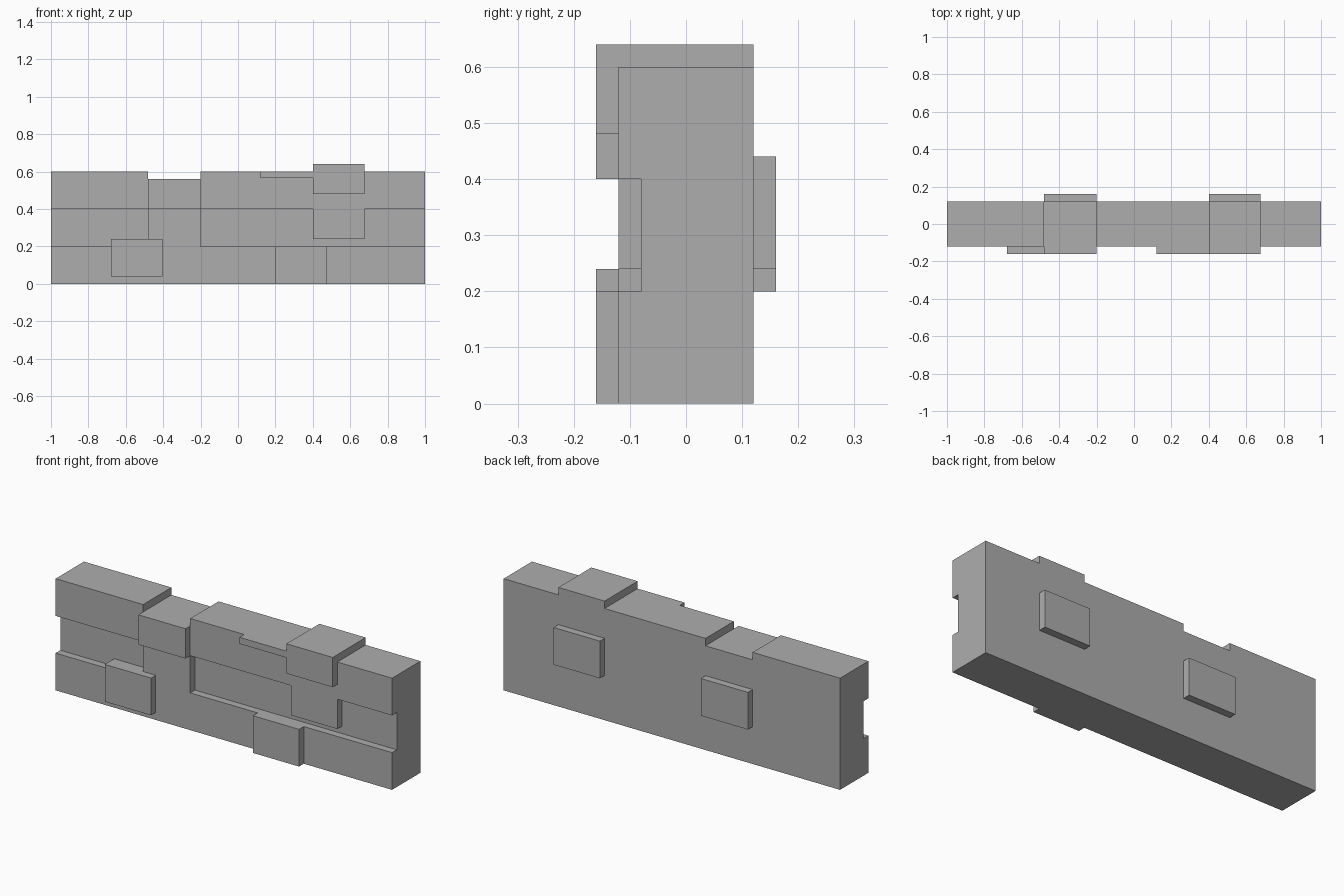
import bpy
import bmesh
from mathutils import Vector

cube = bpy.data.objects.get("Cube")
if cube:
    bpy.data.objects.remove(cube, do_unlink=True)

grey = bpy.data.materials.new("stone grey")
grey.use_nodes = True
colour = (0.42, 0.42, 0.42, 1)
grey.diffuse_color = colour
grey.node_tree.nodes["Principled BSDF"].inputs["Base Color"].default_value = colour


def prism(name, profile, axis, lo, hi):
    """Extrude an outline along x (outline in y, z) or y (outline in x, z)."""
    bm = bmesh.new()
    if axis == "x":
        verts = [bm.verts.new((lo, a, b)) for a, b in profile]
        step = Vector((hi - lo, 0, 0))
    else:
        verts = [bm.verts.new((a, lo, b)) for a, b in profile]
        step = Vector((0, hi - lo, 0))
    face = bm.faces.new(verts)
    out = bmesh.ops.extrude_face_region(bm, geom=[face], use_keep_orig=True)
    moved = [g for g in out["geom"] if isinstance(g, bmesh.types.BMVert)]
    bmesh.ops.translate(bm, verts=moved, vec=step)
    bmesh.ops.recalc_face_normals(bm, faces=bm.faces)
    mesh = bpy.data.meshes.new(name)
    bm.to_mesh(mesh)
    bm.free()
    mesh.materials.append(grey)
    obj = bpy.data.objects.new(name, mesh)
    bpy.context.collection.objects.link(obj)
    return obj


def box(name, x, y, z):
    outline = [(x[0], z[0]), (x[1], z[0]), (x[1], z[1]), (x[0], z[1])]
    return prism(name, outline, "y", *y)


# Shared widths and depths
FACE, BACK, GROOVE, PROUD = -0.12, 0.12, -0.08, -0.16
LEFT, RIGHT = (-0.48, -0.2), (0.4, 0.675)

# Wall slab, with a lowered gap in its top edge
wall = prism("wall", [(-1, 0), (1, 0), (1, 0.6), (LEFT[1], 0.6), (LEFT[1], 0.56),
                      (LEFT[0], 0.56), (LEFT[0], 0.6), (-1, 0.6)], "y", FACE, BACK)

# Sunken middle course, leaving two flush stones standing
cutters = [
    box("groove_cutter_a", (-1.1, LEFT[0]), (-0.3, GROOVE), (0.2, 0.4)),
    prism("groove_cutter_b", [(LEFT[1], 0.2), (1.1, 0.2), (1.1, 0.4), (RIGHT[1], 0.4),
                              (RIGHT[1], 0.24), (RIGHT[0], 0.24), (RIGHT[0], 0.4),
                              (LEFT[1], 0.4)], "y", -0.3, GROOVE),
]
for cutter in cutters:
    cutter.hide_render = True
    mod = wall.modifiers.new("groove", "BOOLEAN")
    mod.operation = "DIFFERENCE"
    mod.solver = "EXACT"
    mod.object = cutter
bpy.context.view_layer.update()
cut_mesh = bpy.data.meshes.new_from_object(
    wall.evaluated_get(bpy.context.evaluated_depsgraph_get()))
wall.modifiers.clear()
wall.data = cut_mesh
for cutter in cutters:
    bpy.data.objects.remove(cutter, do_unlink=True)

# Raised stones on the front
box("lower_stone", (-0.68, -0.405), (PROUD, GROOVE), (0.04, 0.24))
box("base_stone", (0.2, 0.475), (PROUD, FACE), (0, 0.2))
box("sunken_top_stone", LEFT, (PROUD, FACE), (0.4, 0.56))
box("top_ledge", (0.12, RIGHT[0]), (PROUD, FACE), (0.565, 0.6))

# Capping stone hooked over the top edge
prism("cap_stone", [(PROUD, 0.48), (FACE, 0.48), (FACE, 0.6), (BACK, 0.6),
                    (BACK, 0.64), (PROUD, 0.64)], "x", *RIGHT)

# Raised stones on the back
for name, span, bottom in (("back_stone_left", RIGHT, 0.24), ("back_stone_right", LEFT, 0.2)):
    box(name, span, (BACK, 0.16), (bottom, bottom + 0.2))
